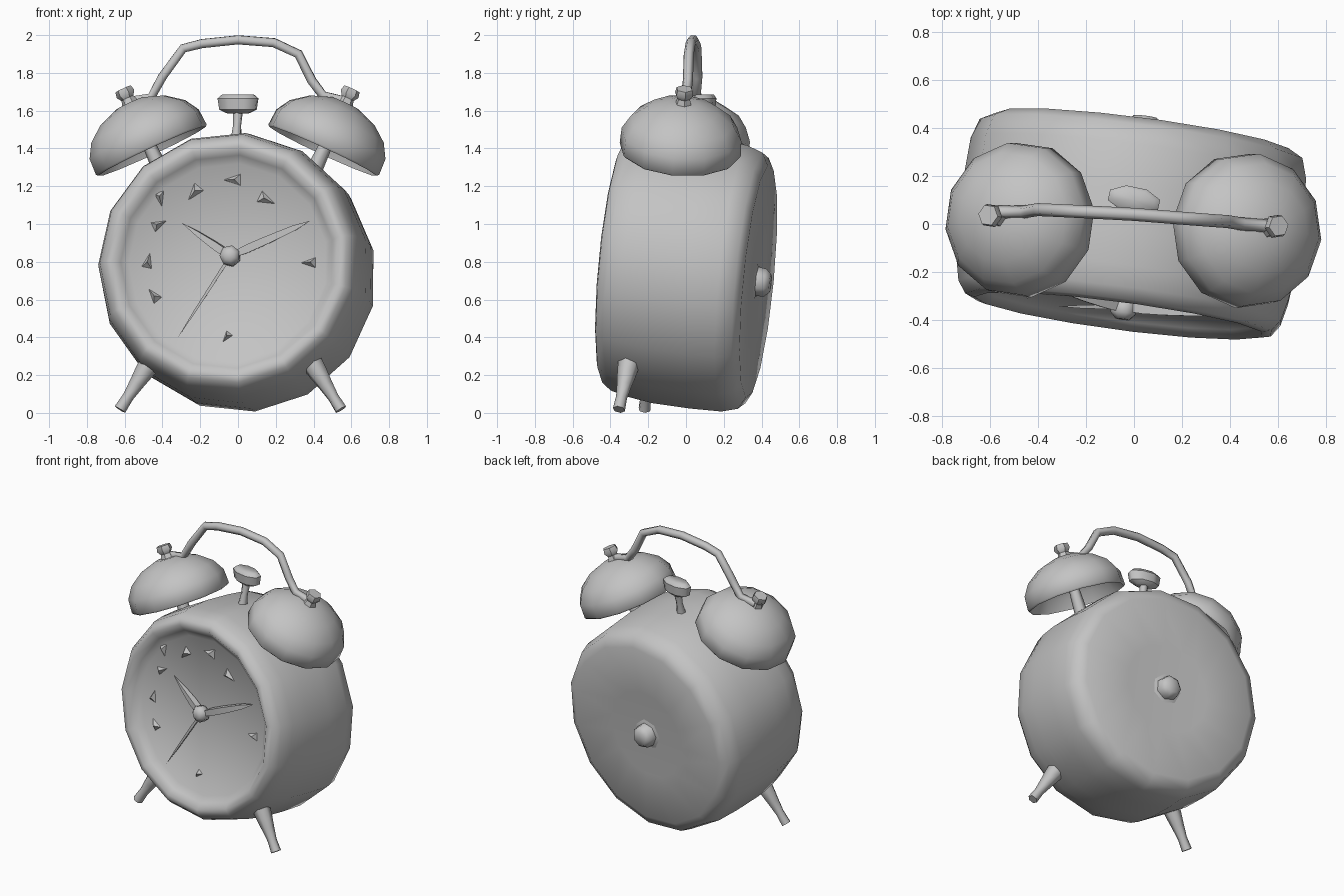
import bpy, bmesh, math
from mathutils import Matrix, Vector

cube = bpy.data.objects.get("Cube")
if cube:
    bpy.data.objects.remove(cube, do_unlink=True)

GREY = (0.55, 0.55, 0.55, 1)
metal = bpy.data.materials.new("grey metal")
metal.use_nodes = True
metal.diffuse_color = GREY
metal.node_tree.nodes["Principled BSDF"].inputs["Base Color"].default_value = GREY


def add_object(name, data):
    data.materials.append(metal)
    obj = bpy.data.objects.new(name, data)
    bpy.context.scene.collection.objects.link(obj)
    return obj


def lathe(name, profile, sides, matrix, angle=45):
    """Spin (radius, height) points about Z, then place the result."""
    bm = bmesh.new()
    rings = []
    for r, h in profile:
        count = sides if r > 0 else 1
        turns = [2 * math.pi * (i + 0.5) / sides for i in range(count)]
        rings.append([bm.verts.new((r * math.cos(t), r * math.sin(t), h)) for t in turns])
    for a, b in zip(rings, rings[1:]):
        for i in range(sides):
            j = (i + 1) % sides
            corners = [a[i % len(a)], a[j % len(a)], b[j % len(b)], b[i % len(b)]]
            bm.faces.new(list(dict.fromkeys(corners)))
    for ring in (rings[0], rings[-1]):
        if len(ring) > 1:
            bm.faces.new(ring)
    bmesh.ops.recalc_face_normals(bm, faces=bm.faces)
    for f in bm.faces:
        f.smooth = True
    for e in bm.edges:
        e.smooth = e.calc_face_angle(0) < math.radians(angle)
    bm.transform(matrix)
    mesh = bpy.data.meshes.new(name)
    bm.to_mesh(mesh)
    bm.free()
    return add_object(name, mesh)


def aim(origin, direction):
    turn = Vector(direction).to_track_quat('Z', 'Y').to_matrix().to_4x4()
    return Matrix.Translation(origin) @ turn


def rod(name, start, end, radii, sides=6, frame=Matrix()):
    """Rod from start to end, with radii spaced evenly along it."""
    a, b = frame @ Vector(start), frame @ Vector(end)
    step = (b - a).length / (len(radii) - 1)
    return lathe(name, [(r, i * step) for i, r in enumerate(radii)], sides, aim(a, b - a), 65)


# The case leans back, turns a little to one side, and its axis rises to the front
rise = Matrix.Identity(4)
rise[2][1] = -0.045
case_frame = (Matrix.Translation((-0.01, 0, 0.75))
              @ Matrix.Rotation(math.radians(-7.5), 4, 'Z')
              @ Matrix.Rotation(math.radians(-5.5), 4, 'X') @ rise)
case_axis = case_frame @ Matrix.Rotation(math.radians(90), 4, 'X')

# Case with recessed dial, rounded rim and flat back
lathe("case", [(0, 0.32), (0.53, 0.32), (0.57, 0.355), (0.61, 0.39), (0.65, 0.38),
               (0.685, 0.33), (0.705, 0.24), (0.72, 0.1), (0.72, -0.1), (0.712, -0.27),
               (0.685, -0.355), (0.62, -0.39), (0.3, -0.385), (0, -0.375)], 15, case_axis, 60)

# Winding knob on the back
lathe("winding_knob", [(0.13, -0.37), (0.08, -0.385), (0.075, -0.43), (0.05, -0.455), (0, -0.455)],
      7, case_axis, 60)

# Hub and hands
hub = (0.015, -0.355, 0.03)
lathe("hand_hub", [(0.03, 0.31), (0.055, 0.34), (0.055, 0.38), (0.03, 0.405), (0, 0.405)],
      7, case_axis @ Matrix.Translation((hub[0], hub[2], 0)), 60)
for name, x, z, radii in (("minute_hand", 0.44, 0.22, (0.02, 0.03, 0.03, 0.026, 0.02, 0)),
                          ("hour_hand", -0.25, 0.21, (0.03, 0.028, 0.018, 0)),
                          ("alarm_hand", -0.26, -0.40, (0.012, 0.011, 0.009, 0))):
    rod(name, hub, (x, -0.345, z), radii, 4, case_frame)

# Raised pointed markers around the dial
markers = [(0.03, 0.44, 0.07), (-0.18, 0.38, 0.07), (-0.37, 0.35, 0.06), (0.19, 0.34, 0.07),
           (-0.38, 0.2, 0.06), (-0.43, 0, 0.06), (-0.39, -0.18, 0.06), (0.44, 0, 0.06),
           (0, -0.39, 0.045)]
for i, (x, z, size) in enumerate(markers):
    place = (case_axis @ Matrix.Translation((x, z, 0.316))
             @ Matrix.Rotation(i * 0.9, 4, 'Z') @ Matrix.Diagonal((1, 0.6, 1, 1)))
    lathe("dial_marker", [(size, 0), (size * 0.4, 0.018), (0, 0.035)], 3, place)

# Legs with blunt feet
leg_radii = (0.06, 0.052, 0.04, 0.03, 0.033)
rod("left_leg", (0.385, -0.30, 0.275), (0.545, -0.355, 0.018), leg_radii)
rod("right_leg", (-0.45, -0.19, 0.29), (-0.625, -0.22, 0.018), leg_radii)

# Pair of hollow bells, each with a stem and a cap nut
for label, x, y, lean in (("left", 0.45, -0.03, 0.42), ("right", -0.455, 0.015, -0.42)):
    centre = Vector((x, y, 1.385))
    axis = Vector((lean, 0.06, 0.905)).normalized()
    lathe(label + "_bell", [(0, 0.22), (0.2, 0.17), (0.285, 0.08), (0.315, 0), (0.325, 0.01),
                            (0.32, 0.10), (0.275, 0.175), (0.19, 0.24), (0.08, 0.28), (0, 0.28)],
          12, aim(centre, axis), 60)
    rod(label + "_bell_stem", centre - axis * 0.15, centre + axis * 0.25, (0.045, 0.035, 0.035))
    lathe(label + "_bell_nut", [(0.05, 0.26), (0.035, 0.31), (0.052, 0.335), (0.045, 0.365), (0, 0.365)],
          6, aim(centre, axis))

# Hammer between the bells
rod("hammer_stem", (-0.01, 0.06, 1.42), (0, 0.1, 1.62), (0.035, 0.022, 0.03))
lathe("hammer_head", [(0.06, 0), (0.105, 0.02), (0.115, 0.08), (0.09, 0.1), (0, 0.095)], 8,
      Matrix.Translation((0, 0.1, 1.585)) @ Matrix.Rotation(-0.2, 4, 'Z')
      @ Matrix.Diagonal((1, 0.5, 1, 1)))

# Carrying handle arched over both bells
path = [(-0.58, 0.05, 1.65), (-0.46, 0.05, 1.67), (-0.40, 0.06, 1.78), (-0.29, 0.055, 1.93),
        (-0.19, 0.05, 1.955), (0, 0.04, 1.975), (0.19, 0.025, 1.96), (0.32, 0.015, 1.90),
        (0.39, 0.01, 1.76), (0.45, 0, 1.68), (0.57, -0.01, 1.65)]
curve = bpy.data.curves.new("handle", 'CURVE')
curve.dimensions = '3D'
curve.bevel_depth = 0.027
curve.bevel_resolution = 1
curve.use_fill_caps = True
spline = curve.splines.new('POLY')
spline.points.add(len(path) - 1)
for point, co in zip(spline.points, path):
    point.co = (*co, 1)
add_object("handle", curve)
